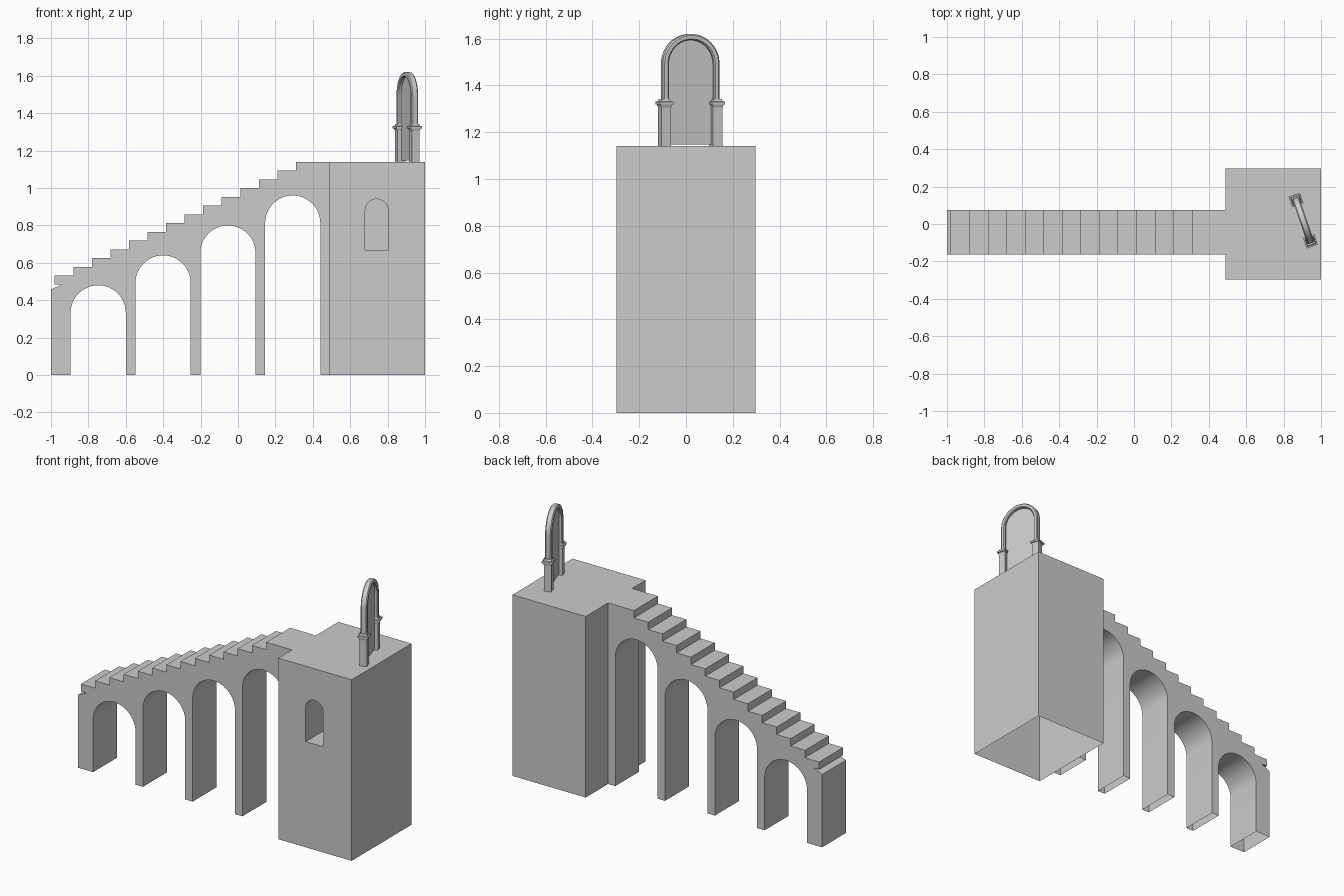
import bpy, bmesh, math
from mathutils import Matrix

if "Cube" in bpy.data.objects:
    bpy.data.objects.remove(bpy.data.objects["Cube"])


def make_object(name, bm, smooth=False):
    bmesh.ops.recalc_face_normals(bm, faces=bm.faces[:])
    mesh = bpy.data.meshes.new(name)
    bm.to_mesh(mesh)
    bm.free()
    obj = bpy.data.objects.new(name, mesh)
    bpy.context.scene.collection.objects.link(obj)
    if smooth:
        bpy.ops.object.select_all(action='DESELECT')
        obj.select_set(True)
        bpy.context.view_layer.objects.active = obj
        bpy.ops.object.shade_smooth_by_angle(angle=math.radians(30))
    return obj


def arc(cx, cz, r, n=24):
    """Half circle from left to right over the top."""
    return [(cx - r * math.cos(math.pi * i / n), cz + r * math.sin(math.pi * i / n))
            for i in range(n + 1)]


def extrude_profile(name, pts, y0, y1, smooth=False):
    bm = bmesh.new()
    face = bm.faces.new([bm.verts.new((x, y0, z)) for x, z in pts])
    res = bmesh.ops.extrude_face_region(bm, geom=[face], use_keep_orig=True)
    for v in res['geom']:
        if isinstance(v, bmesh.types.BMVert):
            v.co.y = y1
    return make_object(name, bm, smooth)


def open_bottom(obj):
    bm = bmesh.new()
    bm.from_mesh(obj.data)
    faces = [f for f in bm.faces if all(abs(v.co.z) < 1e-4 for v in f.verts)]
    bmesh.ops.delete(bm, geom=faces, context='FACES')
    bm.to_mesh(obj.data)
    bm.free()


# Arcaded staircase
TOP = 1.14
profile = [(-1, 0)]
for i in range(4):
    cx, top, r = -0.7475 + 0.3467 * i, 0.48 + 0.16 * i, 0.1475
    profile += [(cx - r, 0)] + arc(cx, top - r, r) + [(cx + r, 0)]
profile += [(0.49, 0), (0.49, TOP)]
run, rise = 1.29 / 13, (TOP - 0.532) / 13
for i in range(13, -1, -1):
    x, z = -0.98 + run * i, TOP - rise * (13 - i)
    profile += [(x, z), (x, z - rise)]
profile += [(-0.94, 0.485), (-1, 0.458)]
stairs = extrude_profile("arcade_staircase", profile, -0.163, 0.075, True)
open_bottom(stairs)

# Tower with an arched window recess
tower = extrude_profile("tower", [(0.49, 0), (1, 0), (1, TOP), (0.49, TOP)], -0.298, 0.298)
window = [(0.68, 0.665)] + arc(0.741, 0.88, 0.061) + [(0.802, 0.665)]
cutter = extrude_profile("window_cutter", window, -0.4, -0.1)
cutter.hide_render = True
mod = tower.modifiers.new("window", 'BOOLEAN')
mod.operation, mod.solver, mod.object = 'DIFFERENCE', 'EXACT', cutter
deps = bpy.context.evaluated_depsgraph_get()
tower.data = bpy.data.meshes.new_from_object(tower.evaluated_get(deps))
tower.modifiers.clear()
bpy.data.objects.remove(cutter)
open_bottom(tower)

# Gateway on the tower roof, turned about z
turn = Matrix.Translation((0.905, 0.018, 0)) @ Matrix.Rotation(math.radians(19), 4, 'Z')


def loft(name, sections):
    """Skin closed rings of points, capping both ends."""
    bm = bmesh.new()
    rings = [[bm.verts.new(p) for p in s] for s in sections]
    for a, b in zip(rings, rings[1:]):
        for i in range(len(a)):
            j = (i + 1) % len(a)
            bm.faces.new((a[i], a[j], b[j], b[i]))
    bm.faces.new(rings[0])
    bm.faces.new(rings[-1])
    obj = make_object(name, bm, True)
    obj.matrix_world = turn
    return obj


def rect(cy, z, hx, hy):
    return [(-hx, cy - hy, z), (hx, cy - hy, z), (hx, cy + hy, z), (-hx, cy + hy, z)]


for side, label in ((-1, "near"), (1, "far")):
    # Square pillar and moulded capital
    loft("gate_pillar_" + label,
         [rect(side * 0.1165, z, 0.022, 0.0215) for z in (TOP, 1.31)])
    steps = [(1.305, 0.022, 0.0215), (1.318, 0.027, 0.025), (1.319, 0.032, 0.030),
             (1.33, 0.032, 0.030), (1.331, 0.025, 0.022), (1.342, 0.021, 0.018)]
    loft("gate_capital_" + label,
         [rect(side * 0.117, z, hx, hy) for z, hx, hy in steps])

# Chamfered arch band swept over the top
path = [(math.pi, 1.335)] + [(math.pi * (1 - i / 32), 1.492) for i in range(33)] + [(0, 1.335)]
section = [(0.102, -0.013), (0.107, -0.019), (0.122, -0.019), (0.128, -0.013),
           (0.128, 0.013), (0.122, 0.019), (0.107, 0.019), (0.102, 0.013)]
loft("gate_arch", [[(x, r * math.cos(a), z + r * math.sin(a)) for r, x in section]
                   for a, z in path])

# Thin panel filling the gateway
bm = bmesh.new()
outline = [(-0.105, 1.147)] + arc(0, 1.492, 0.105, 32) + [(0.105, 1.147)]
bm.faces.new([bm.verts.new((0, y, z)) for y, z in outline])
make_object("gate_panel", bm).matrix_world = turn
